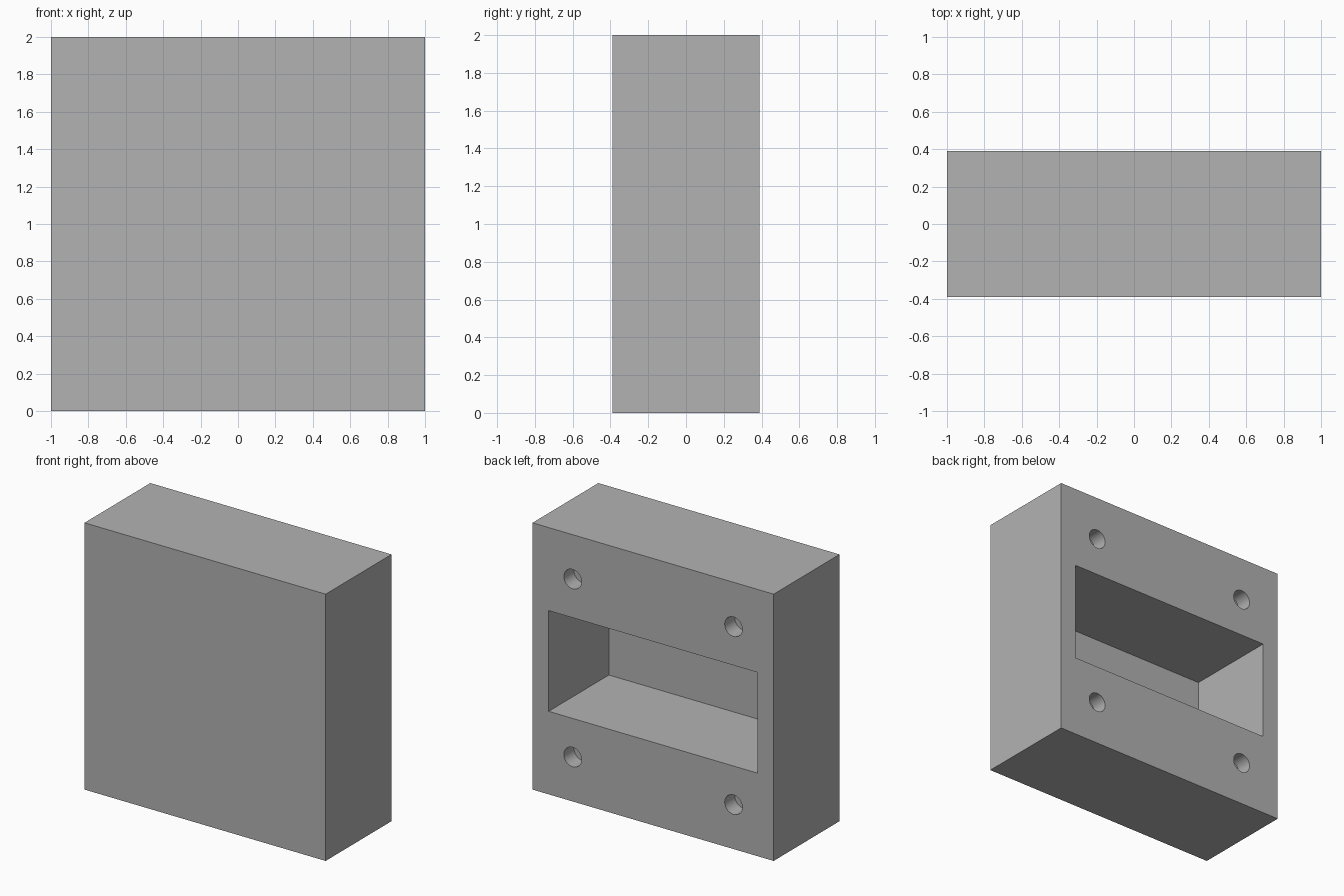
import bpy
import math

if "Cube" in bpy.data.objects:
    bpy.data.objects.remove(bpy.data.objects["Cube"], do_unlink=True)

WIDTH, DEPTH, HEIGHT = 2.0, 0.78, 2.0
WALL = 0.067            # thickness left at the front and beside the pocket
POCKET_HEIGHT = 0.755
HOLE_RADIUS, HOLE_DEPTH, HOLE_OFFSET = 0.073, 0.12, 0.667
BACK, MIDDLE, OVERCUT = DEPTH / 2, HEIGHT / 2, 0.1

grey = bpy.data.materials.new("mid_grey")
grey.use_nodes = True
grey.diffuse_color = (0.448, 0.448, 0.448, 1)
grey.node_tree.nodes["Principled BSDF"].inputs["Base Color"].default_value = grey.diffuse_color


def box(name, size, location):
    bpy.ops.mesh.primitive_cube_add(size=1, location=location)
    obj = bpy.context.object
    obj.name = name
    obj.scale = size
    bpy.ops.object.transform_apply(location=False, rotation=False, scale=True)
    obj.data.materials.append(grey)
    return obj


def back_span(depth):
    """Length and centre in y of a cutter that enters the back face."""
    return depth + OVERCUT, BACK + (OVERCUT - depth) / 2


# Solid block
body = box("housing_block", (WIDTH, DEPTH, HEIGHT), (0, 0, MIDDLE))

# Wide rectangular pocket in the back
length, y = back_span(DEPTH - WALL)
cutters = [box("pocket_cutter", (WIDTH - 2 * 2 * WALL, length, POCKET_HEIGHT), (0, y, MIDDLE))]

# Four blind screw holes in the back
length, y = back_span(HOLE_DEPTH)
for sx in (-1, 1):
    for sz in (-1, 1):
        bpy.ops.mesh.primitive_cylinder_add(
            vertices=48, radius=HOLE_RADIUS, depth=length, rotation=(math.pi / 2, 0, 0),
            location=(sx * HOLE_OFFSET, y, MIDDLE + sz * HOLE_OFFSET))
        hole = bpy.context.object
        hole.name = "screw_hole_cutter"
        hole.data.materials.append(grey)
        cutters.append(hole)

# Cut the recesses and discard the cutters
bpy.ops.object.select_all(action="DESELECT")
body.select_set(True)
bpy.context.view_layer.objects.active = body
for cutter in cutters:
    cutter.hide_render = True
    cut = body.modifiers.new("recess", "BOOLEAN")
    cut.operation = "DIFFERENCE"
    cut.solver = "EXACT"
    cut.object = cutter
    bpy.ops.object.modifier_apply(modifier=cut.name)
    bpy.data.objects.remove(cutter, do_unlink=True)

# Smooth hole walls, crisp edges
bpy.ops.object.shade_smooth_by_angle(angle=math.radians(30))
